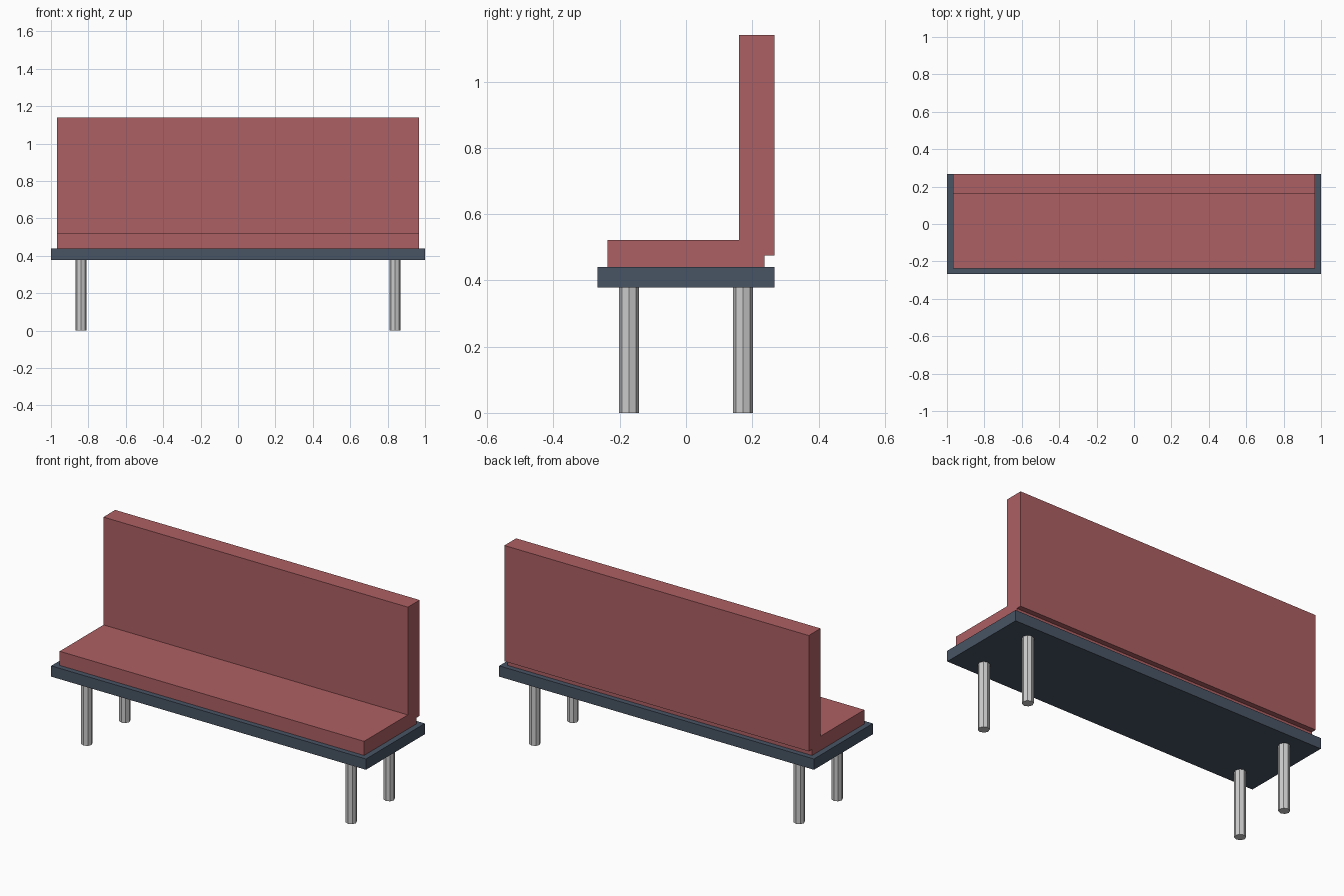
import bpy, bmesh

if "Cube" in bpy.data.objects:
    bpy.data.objects.remove(bpy.data.objects["Cube"])


def material(name, rgb):
    m = bpy.data.materials.new(name)
    m.diffuse_color = (*rgb, 1)
    m.use_nodes = True
    m.node_tree.nodes["Principled BSDF"].inputs["Base Color"].default_value = m.diffuse_color
    return m


def extrude_profile(name, profile, half_width, mat):
    """Extrude a (y, z) side profile along x."""
    bm = bmesh.new()
    face = bm.faces.new([bm.verts.new((-half_width, y, z)) for y, z in profile])
    ext = bmesh.ops.extrude_face_region(bm, geom=[face])
    verts = [g for g in ext["geom"] if isinstance(g, bmesh.types.BMVert)]
    bmesh.ops.translate(bm, verts=verts, vec=(2 * half_width, 0, 0))
    bmesh.ops.recalc_face_normals(bm, faces=bm.faces)
    mesh = bpy.data.meshes.new(name)
    bm.to_mesh(mesh)
    bm.free()
    mesh.materials.append(mat)
    ob = bpy.data.objects.new(name, mesh)
    bpy.context.collection.objects.link(ob)
    return ob


red = material("red_upholstery", (0.42, 0.115, 0.125))
slate = material("slate_frame", (0.065, 0.09, 0.13))

# Base slab
extrude_profile("base_frame",
                [(-0.267, 0.378), (0.267, 0.378), (0.267, 0.44), (-0.267, 0.44)],
                1.0, slate)

# Seat cushion and backrest as one L-shaped profile, backrest overhanging behind
extrude_profile("seat_and_backrest",
                [(-0.237, 0.44), (0.237, 0.44), (0.237, 0.475), (0.267, 0.475),
                 (0.267, 1.14), (0.16, 1.14), (0.16, 0.521), (-0.237, 0.521)],
                0.967, red)

# Four round legs
for side, x in (("left", -0.84), ("right", 0.84)):
    for end, y in (("front", -0.172), ("back", 0.172)):
        bpy.ops.mesh.primitive_cylinder_add(vertices=8, radius=0.03, depth=0.378,
                                            location=(x, y, 0.189))
        bpy.context.object.name = f"{end}_{side}_leg"
